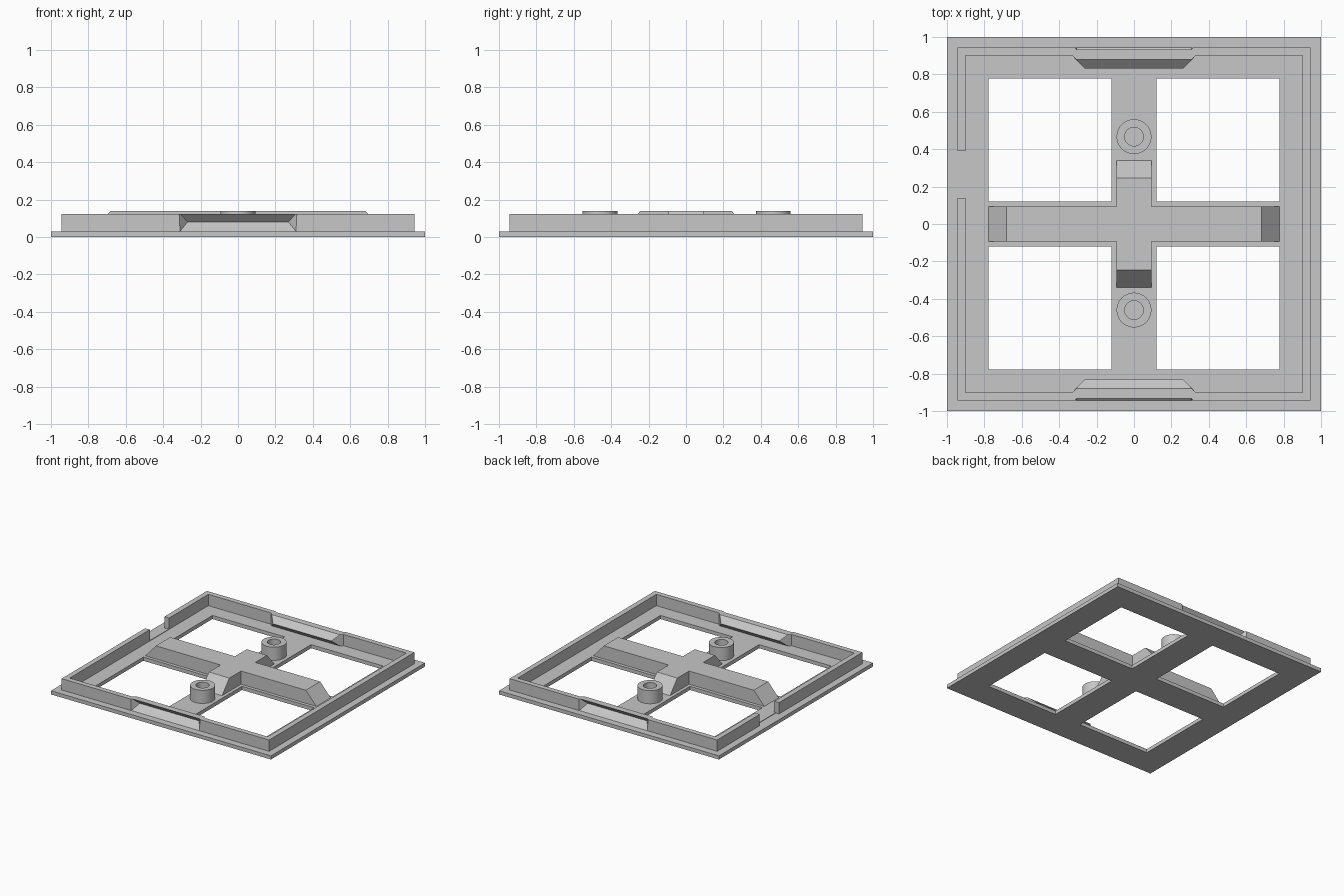
import bpy, bmesh, math

if "Cube" in bpy.data.objects:
    bpy.data.objects.remove(bpy.data.objects["Cube"], do_unlink=True)

GREY = (0.57, 0.57, 0.57, 1)
grey = bpy.data.materials.new("light_grey")
grey.use_nodes = True
grey.diffuse_color = GREY
grey.node_tree.nodes["Principled BSDF"].inputs["Base Color"].default_value = GREY

FLOOR, WALL_TOP, BAR_TOP = 0.03, 0.123, 0.138


def finish(name, bm):
    bmesh.ops.recalc_face_normals(bm, faces=bm.faces)
    mesh = bpy.data.meshes.new(name)
    bm.to_mesh(mesh)
    bm.free()
    mesh.materials.append(grey)
    obj = bpy.data.objects.new(name, mesh)
    bpy.context.collection.objects.link(obj)
    return obj


def hull(name, points):
    """Convex solid around a few corner points."""
    bm = bmesh.new()
    for p in points:
        bm.verts.new(p)
    bmesh.ops.convex_hull(bm, input=bm.verts[:])
    bmesh.ops.dissolve_limit(bm, angle_limit=0.01, verts=bm.verts[:], edges=bm.edges[:])
    return finish(name, bm)


def box(name, x, y, z):
    return hull(name, [(a, b, c) for a in x for b in y for c in z])


def boolean(obj, other, operation="DIFFERENCE"):
    mod = obj.modifiers.new("cut", "BOOLEAN")
    mod.operation, mod.object, mod.solver = operation, other, "EXACT"
    bpy.context.view_layer.objects.active = obj
    bpy.ops.object.modifier_apply(modifier=mod.name)
    bpy.data.objects.remove(other, do_unlink=True)


def mirrored(points, side):
    """Points given as half width, distance from centre, height."""
    return [(s * x, side * y, z) for x, y, z in points for s in (-1, 1)]


# Base plate with four square windows
base = box("base_plate", (-1, 1), (-1, 1), (0, FLOOR))
for sx in (-1, 1):
    for sy in (-1, 1):
        boolean(base, box("window", (sx * 0.12, sx * 0.777), (sy * 0.12, sy * 0.777), (-0.1, 0.1)))

# Raised rim with a gap on the right side
rim = box("rim", (-0.943, 0.943), (-0.943, 0.943), (FLOOR, WALL_TOP))
boolean(rim, box("inside", (-0.9, 0.9), (-0.9, 0.9), (-0.1, 0.3)))
boolean(rim, box("gap", (-1, -0.85), (0.14, 0.39), (-0.1, 0.3)))
box("gap_sill", (-0.914, -0.899), (0.14, 0.39), (FLOOR, FLOOR + 0.004))

# Wedge latches bulging inward, with matching notches outside
for side in (-1, 1):
    latch = [(0.335, 0.905, FLOOR), (0.335, 0.905, WALL_TOP), (0.31, 0.88, FLOOR),
             (0.31, 0.88, WALL_TOP), (0.265, 0.832, 0.077)]
    notch = [(0.31, 0.943, FLOOR), (0.31, 0.97, FLOOR), (0.27, 0.89, 0.08),
             (0.315, 0.943, 0.133), (0.315, 0.97, 0.133)]
    boolean(rim, hull("latch", mirrored(latch, side)), "UNION")
    boolean(rim, hull("notch", mirrored(notch, side)))


# Central cross of two bars with sloped ends
def bar(name, long, width, swap):
    pts = [(s * e, w, z) for e, z in ((long, FLOOR), (long - 0.095, BAR_TOP))
           for s in (-1, 1) for w in (-width, width)]
    return hull(name, [(b, a, c) if swap else (a, b, c) for a, b, c in pts])


cross = bar("centre_cross", 0.777, 0.093, False)
boolean(cross, bar("short_bar", 0.34, 0.093, True), "UNION")

# Round bosses with blind holes
for name, y in (("front_boss", -0.46), ("back_boss", 0.467)):
    def cylinder(part, radius, low, high):
        bm = bmesh.new()
        bmesh.ops.create_cone(bm, cap_ends=True, segments=48, radius1=radius,
                              radius2=radius, depth=high - low)
        bmesh.ops.translate(bm, verts=bm.verts, vec=(0, y, (low + high) / 2))
        return finish(part, bm)

    boss = cylinder(name, 0.093, FLOOR, BAR_TOP)
    boolean(boss, cylinder("hole", 0.05, FLOOR + 0.002, 0.3))
    bpy.ops.object.select_all(action="DESELECT")
    boss.select_set(True)
    bpy.context.view_layer.objects.active = boss
    bpy.ops.object.shade_smooth_by_angle(angle=math.radians(30))
